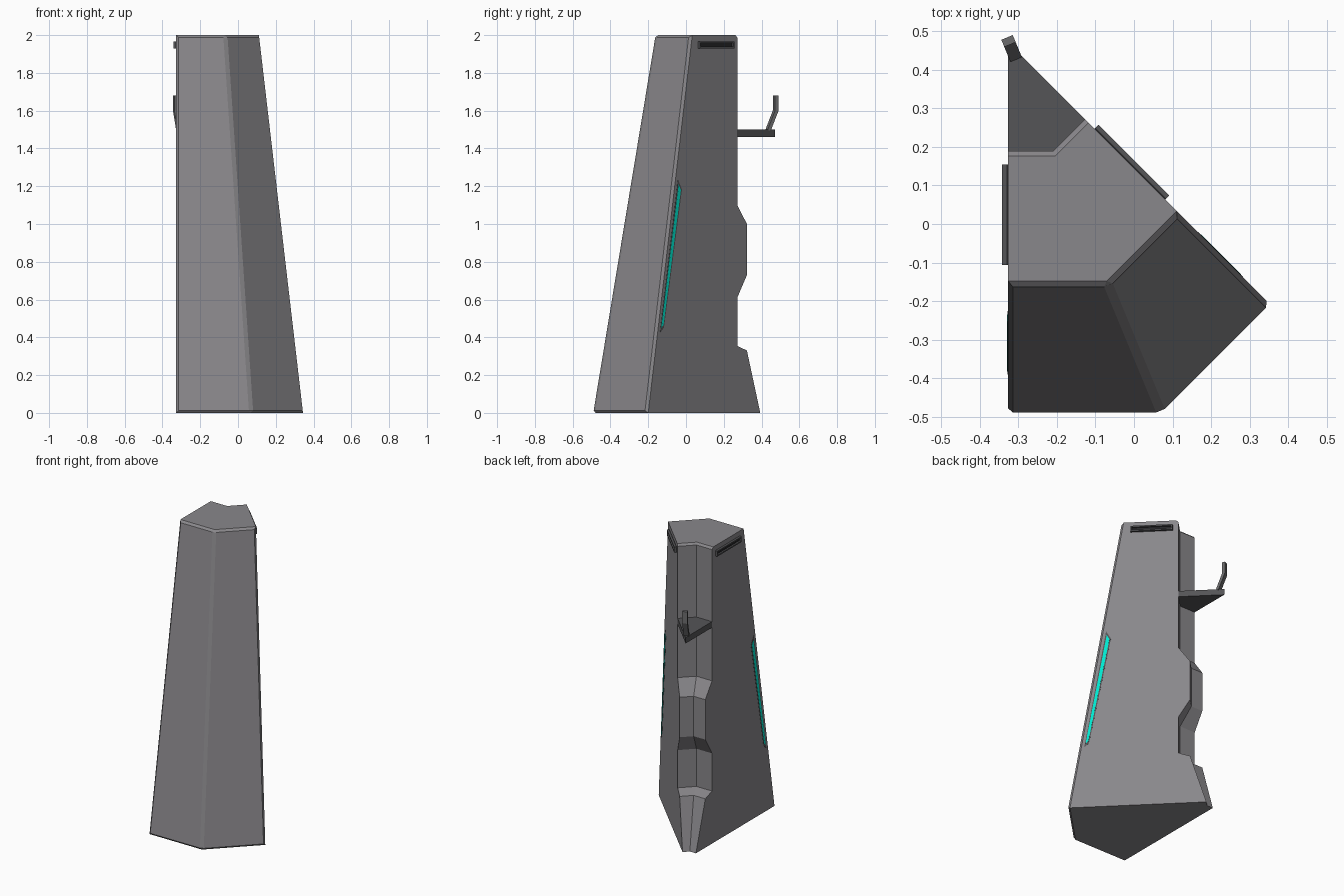
import bpy, bmesh, math
from mathutils import Vector

if "Cube" in bpy.data.objects:
    bpy.data.objects.remove(bpy.data.objects["Cube"])

def material(name, rgb):
    m = bpy.data.materials.new(name)
    m.diffuse_color = (*rgb, 1)
    m.use_nodes = True
    m.node_tree.nodes["Principled BSDF"].inputs["Base Color"].default_value = m.diffuse_color
    return m

BODY = material("body_grey", (0.25, 0.243, 0.257))
MID = material("mid_grey", (0.15, 0.15, 0.155))
DARK = material("dark_grey", (0.09, 0.09, 0.095))
BLACK = material("black", (0.02, 0.02, 0.022))
TEAL = material("teal_light", (0.0, 0.82, 0.64))

# Plan: two upright walls meet at a 45 degree back apex, mirrored about its bisector
APEX = Vector((-0.327, 0.471, 0))
H = math.pi / 8
AXIS = Vector((math.sin(H), -math.cos(H), 0))
SIDE = Vector((math.cos(H), math.sin(H), 0))
WALL = {-1: Vector((0, -1, 0)), 1: Vector((0.7071, -0.7071, 0))}
NORM = {-1: Vector((-1, 0, 0)), 1: Vector((0.7071, 0.7071, 0))}

def on_wall(d, z, side, out=0.0):
    return APEX + WALL[side] * d + NORM[side] * out + Vector((0, 0, z))

def on_axis(d, z):
    return APEX + AXIS * (d / math.cos(H)) + Vector((0, 0, z))

def loft(name, rings, mat, bevel=None):
    bm = bmesh.new()
    vs = [[bm.verts.new(p) for p in r] for r in rings]
    n = len(rings[0])
    bm.faces.new(vs[0])
    bm.faces.new(vs[-1])
    for a, b in zip(vs, vs[1:]):
        for i in range(n):
            bm.faces.new((a[i], a[(i + 1) % n], b[(i + 1) % n], b[i]))
    bmesh.ops.recalc_face_normals(bm, faces=bm.faces)
    if bevel:
        bevel(bm, vs)
    me = bpy.data.meshes.new(name)
    bm.to_mesh(me)
    bm.free()
    me.materials.append(mat)
    ob = bpy.data.objects.new(name, me)
    bpy.context.collection.objects.link(ob)
    return ob

def plate(name, pts, side, lo, hi, mat):
    loft(name, [[on_wall(d, z, side, o) for d, z in pts] for o in (lo, hi)], mat)

# Tower body: front tapers, back notch steps in and out with height
def section(z, back):
    front = 0.962 - 0.165 * z
    return [on_wall(back, z, -1), on_wall(front, z, -1), on_axis(front, z),
            on_wall(front, z, 1), on_wall(back, z, 1), on_axis(back, z)]

def bevel_body(bm, vs):
    front = [bm.edges.get((a[i], b[i])) for a, b in zip(vs, vs[1:]) for i in (1, 2, 3)]
    rims = [bm.edges.get((vs[k][i], vs[k][(i + 1) % 6]))
            for k, ids in ((0, (1, 2)), (-1, (1, 2, 4, 5))) for i in ids]
    bmesh.ops.bevel(bm, geom=front + rims, offset=0.013, segments=1,
                    affect='EDGES', clamp_overlap=True)

profile = [(0, 0.11), (0.33, 0.21), (0.355, 0.282), (0.61, 0.282), (0.73, 0.21),
           (1.0, 0.21), (1.1, 0.282), (2.0, 0.282)]
loft("tower_body", [section(z, d) for z, d in profile], BODY, bevel_body)

# Shelf filling the back notch
loft("back_shelf", [[APEX + Vector((0, 0, z)), on_wall(0.284, z, -1), on_axis(0.284, z),
                     on_wall(0.284, z, 1)] for z in (1.46, 1.5)], DARK)

# Bent post standing on the shelf tip
def post_ring(a, z):
    c = APEX + AXIS * a + Vector((0.003, 0, z))
    return [c + AXIS * s * 0.010 + SIDE * t * 0.016
            for s, t in ((-1, -1), (1, -1), (1, 1), (-1, 1))]

loft("shelf_post", [post_ring(0.04, 1.495), post_ring(-0.004, 1.6), post_ring(-0.004, 1.68)], MID)

for side, tag in ((-1, "left"), (1, "right")):
    # Slanted light strip, nearly flush with the wall
    plate("light_frame_" + tag, [(0.727, 1.236), (0.697, 1.183), (0.832, 0.451), (0.861, 0.424)],
          side, -0.01, 0.001, DARK)
    plate("light_strip_" + tag, [(0.723, 1.21), (0.706, 1.18), (0.836, 0.465), (0.853, 0.45)],
          side, -0.01, 0.002, TEAL)
    # Vent near the top: slit inside a raised frame
    d0, d1, z0, z1, t = 0.317, 0.577, 1.93, 1.967, 0.009
    for name, a, b, c, d, out, mat in (
            ("vent_slit_", d0, d1, z0, z1, 0.004, BLACK),
            ("vent_top_", d0, d1, z1 - t, z1, 0.015, DARK),
            ("vent_bottom_", d0, d1, z0, z0 + t, 0.015, DARK),
            ("vent_back_", d0, d0 + t, z0 + t, z1 - t, 0.015, DARK),
            ("vent_front_", d1 - t, d1, z0 + t, z1 - t, 0.015, DARK)):
        plate(name + tag, [(a, c), (b, c), (b, d), (a, d)], side, -0.005, out, mat)
